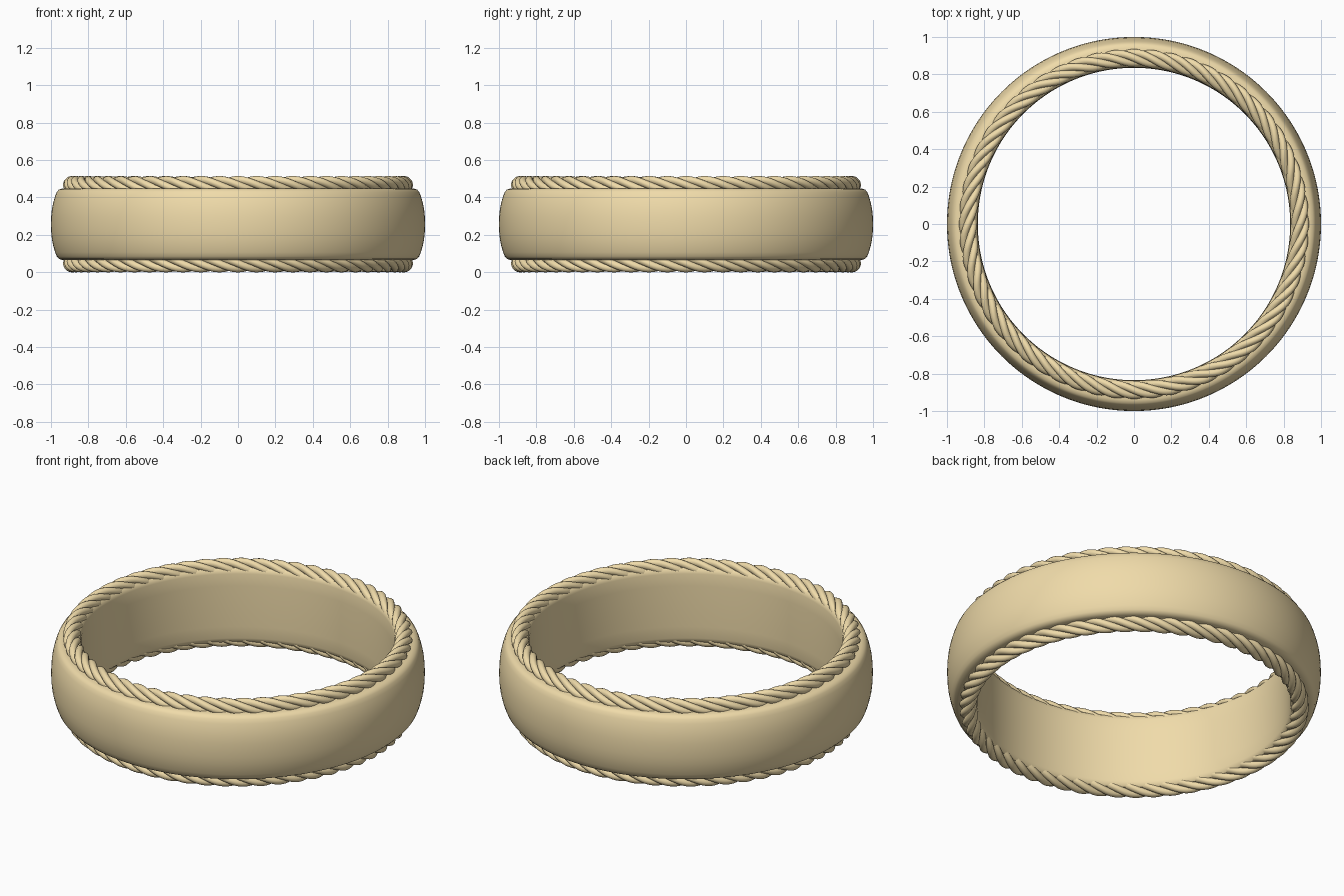
import bpy, bmesh
from math import sin, cos, pi, tau

if "Cube" in bpy.data.objects:
    bpy.data.objects.remove(bpy.data.objects["Cube"])

gold = bpy.data.materials.new("gold")
gold.diffuse_color = (0.87, 0.71, 0.40, 1)
gold.use_nodes = True
gold.node_tree.nodes["Principled BSDF"].inputs["Base Color"].default_value = gold.diffuse_color
MID = 0.257  # mid height of the ring


def finish(name, bm, angle):
    bmesh.ops.recalc_face_normals(bm, faces=bm.faces)
    mesh = bpy.data.meshes.new(name)
    bm.to_mesh(mesh)
    bm.free()
    ob = bpy.data.objects.new(name, mesh)
    bpy.context.collection.objects.link(ob)
    mesh.materials.append(gold)
    bpy.ops.object.select_all(action='DESELECT')
    ob.select_set(True)
    bpy.context.view_layer.objects.active = ob
    bpy.ops.object.shade_smooth_by_angle(angle=angle)
    return ob


def sweep(bm, rings):
    """Skin a closed loop of closed cross-sections."""
    vs = [[bm.verts.new(p) for p in ring] for ring in rings]
    n, m = len(vs), len(vs[0])
    for i in range(n):
        a, b = vs[i], vs[(i + 1) % n]
        for j in range(m):
            k = (j + 1) % m
            bm.faces.new((a[j], a[k], b[k], b[j]))


# Domed band: upper half profile (radius, height from middle), mirrored downward
half = [(1.0, 0.0), (0.999, 0.04), (0.995, 0.08), (0.988, 0.115), (0.978, 0.15),
        (0.969, 0.172), (0.958, 0.185), (0.94, 0.191), (0.885, 0.193),
        (0.868, 0.215), (0.853, 0.219), (0.843, 0.21), (0.838, 0.19), (0.836, 0.12), (0.835, 0.0)]
profile = half + [(r, -h) for r, h in half[-2:0:-1]]
bm = bmesh.new()
SEG = 192
sweep(bm, [[(r * cos(t), r * sin(t), MID + h) for r, h in profile]
           for t in (tau * i / SEG for i in range(SEG))])
finish("band", bm, 0.7)

# Twisted rope trims: four strands wound around a circle at each rim
STRANDS, TURNS, STEPS, SIDES = 4, 14, 336, 12
R, HELIX, THICK = 0.888, 0.026, 0.0215


def rope(name, z):
    bm = bmesh.new()
    for s in range(STRANDS):
        rings = []
        for i in range(STEPS):
            t = tau * i / STEPS
            p = tau * s / STRANDS - TURNS * t
            cr, cz = R + HELIX * cos(p), z + HELIX * sin(p)
            ring = []
            for j in range(SIDES):
                a = tau * j / SIDES
                r = cr + THICK * cos(a)
                ring.append((r * cos(t), r * sin(t), cz + THICK * sin(a)))
            rings.append(ring)
        sweep(bm, rings)
    return finish(name, bm, pi / 3)


rope("upper_rope", MID + 0.21)
rope("lower_rope", MID - 0.21)
